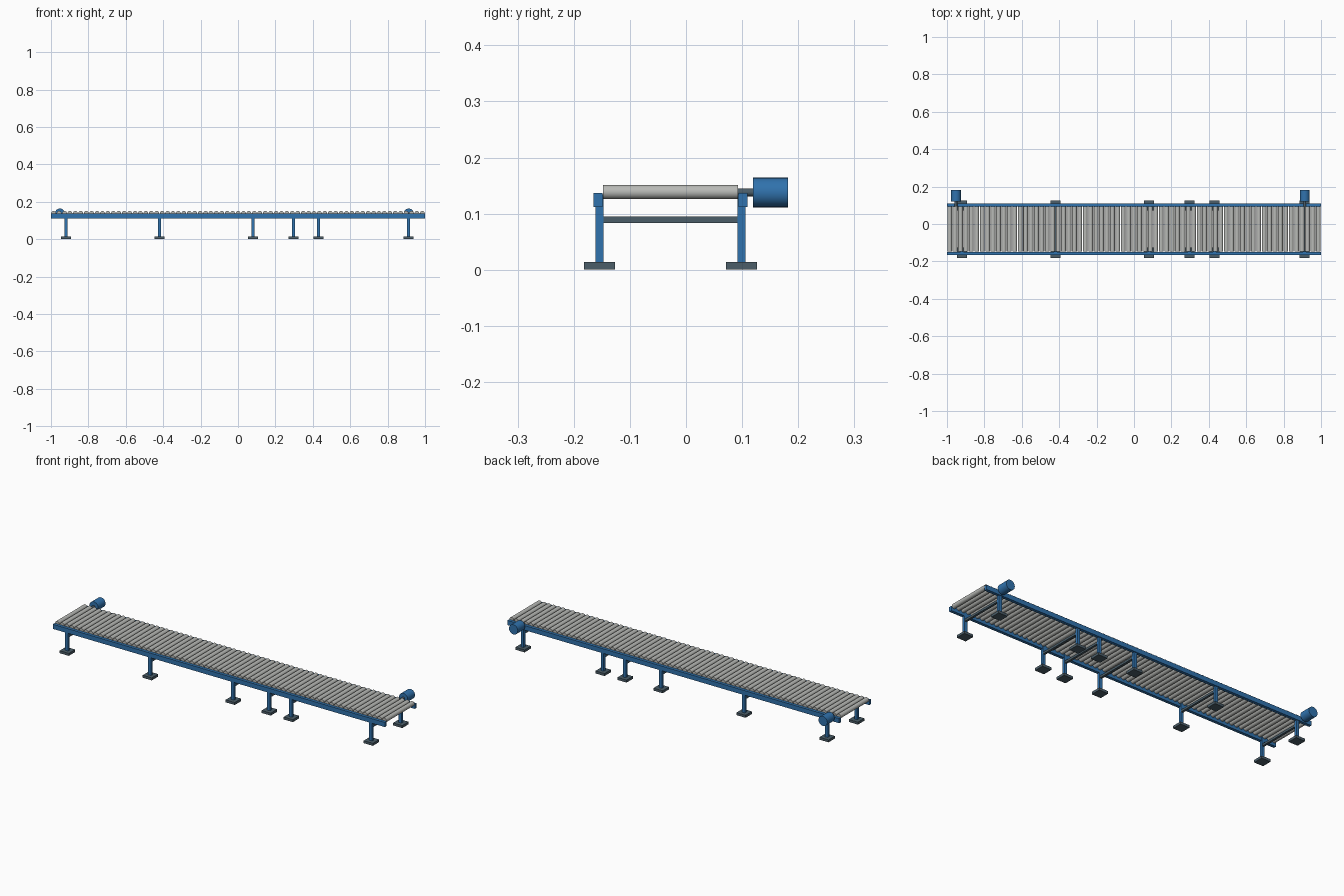
import bpy, math

if "Cube" in bpy.data.objects:
    bpy.data.objects.remove(bpy.data.objects["Cube"])

def material(name, rgb):
    m = bpy.data.materials.new(name)
    m.diffuse_color = (*rgb, 1)
    m.use_nodes = True
    m.node_tree.nodes["Principled BSDF"].inputs["Base Color"].default_value = m.diffuse_color
    return m

BLUE = material("blue_paint", (0.03, 0.17, 0.42))
DARK = material("dark_steel", (0.07, 0.11, 0.14))
STEEL = material("roller_steel", (0.48, 0.49, 0.47))

def box(name, x, y, z, mat):
    """Box from (min, max) ranges."""
    bpy.ops.mesh.primitive_cube_add(size=1, location=[(a + b) / 2 for a, b in (x, y, z)])
    o = bpy.context.object
    o.name = name
    o.scale = [b - a for a, b in (x, y, z)]
    bpy.ops.object.transform_apply(location=False, rotation=False, scale=True)
    o.data.materials.append(mat)
    return o

def cylinder(name, x, y, z, r, mat, sides):
    """Cylinder along y from y[0] to y[1]."""
    bpy.ops.mesh.primitive_cylinder_add(vertices=sides, radius=r, depth=y[1] - y[0],
                                        location=(x, (y[0] + y[1]) / 2, z),
                                        rotation=(math.pi / 2, 0, 0))
    o = bpy.context.object
    o.name = name
    o.data.materials.append(mat)
    bpy.ops.object.shade_smooth_by_angle()
    return o

MID = -0.0275                 # centre line of the conveyor bed
INNER = 0.1205                # half length of a roller
PITCH = 0.0285

def conveyor(name, x0, x1, legs, motor_x):
    # side rails
    for side, s in (("front", -1), ("back", 1)):
        ys = sorted((MID + s * 0.1215, MID + s * 0.1375))
        box(f"{name}_{side}_rail", (x0, x1), ys, (0.112, 0.137), BLUE)
        # legs and feet
        for lx in legs:
            ly = MID + s * 0.1265
            box(f"{name}_{side}_leg", (lx - 0.0085, lx + 0.0085),
                (ly - 0.007, ly + 0.007), (0.012, 0.134), BLUE)
            box(f"{name}_{side}_foot", (lx - 0.0275, lx + 0.0275),
                (ly - 0.0275, ly + 0.0275), (0, 0.0135), DARK)
    # cross braces between leg pairs
    for lx in legs:
        box(f"{name}_cross_brace", (lx - 0.006, lx + 0.006),
            (MID - INNER, MID + INNER), (0.083, 0.095), DARK)
    # rollers, one mesh shared by all
    n = int((x1 - x0) / PITCH)
    step = (x1 - x0) / n
    first = cylinder(f"{name}_roller", x0 + step / 2, (MID - INNER, MID + INNER),
                     0.1385, 0.0127, STEEL, 20)
    for i in range(1, n):
        r = first.copy()
        r.location.x += i * step
        bpy.context.collection.objects.link(r)
    # drive motor and shaft
    cylinder(f"{name}_motor", motor_x, (0.119, 0.1815), 0.1378, 0.0265, BLUE, 24)
    cylinder(f"{name}_motor_shaft", motor_x, (0.09, 0.12), 0.1378, 0.007, DARK, 16)

conveyor("long_section", -1.0, 0.363, (-0.92, -0.42, 0.08, 0.297), -0.952)
conveyor("short_section", 0.363, 1.0, (0.43, 0.912), 0.913)
